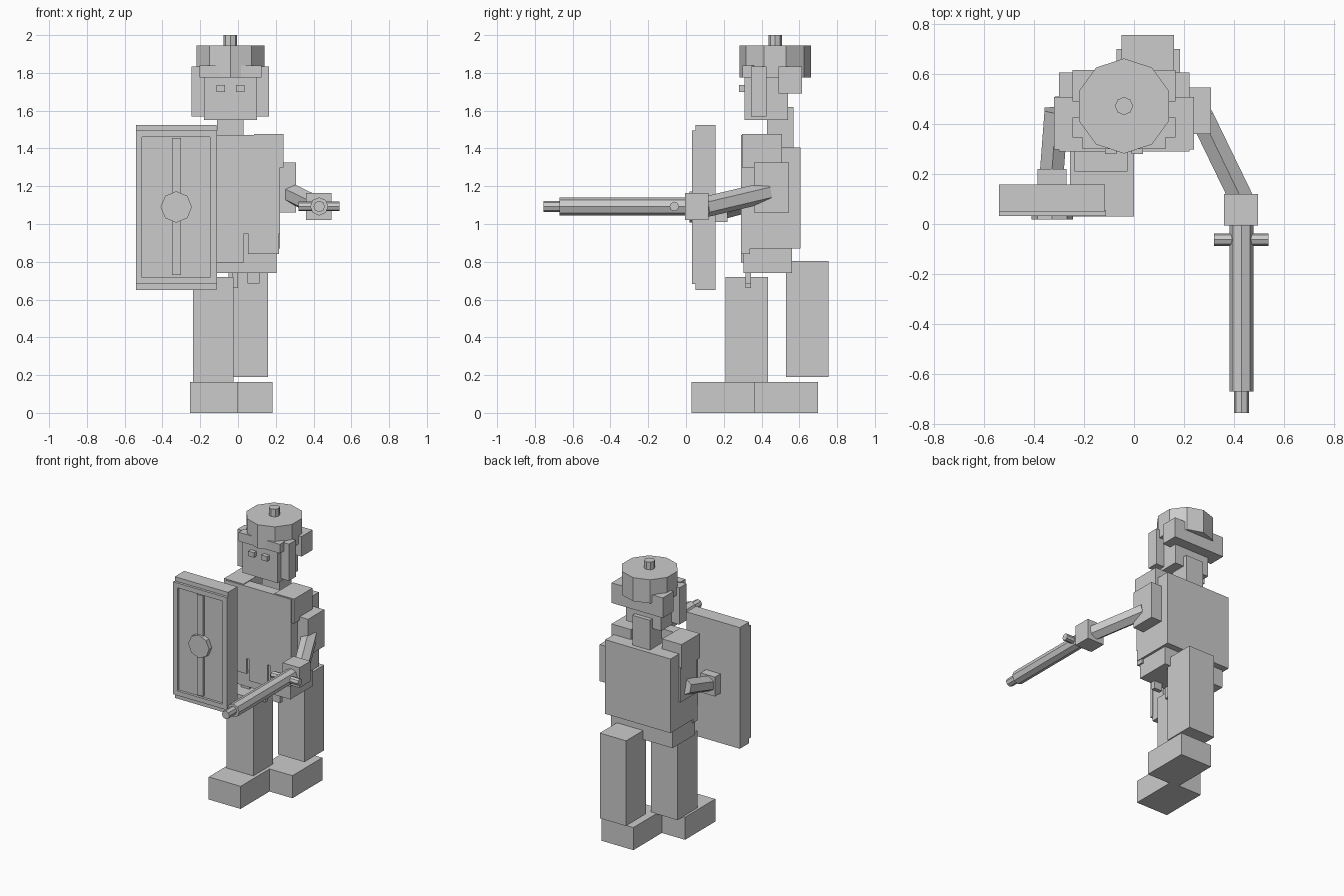
import bpy
from mathutils import Vector

CX = -0.04  # body centre line


def box(name, x0, x1, y0, y1, z0, z1):
    bpy.ops.mesh.primitive_cube_add(size=1, location=((x0 + x1) / 2, (y0 + y1) / 2, (z0 + z1) / 2))
    o = bpy.context.object
    o.name = name
    o.scale = (x1 - x0, y1 - y0, z1 - z0)
    bpy.ops.object.transform_apply(location=False, rotation=False)
    return o


def pair(name, inner, outer, *yz):
    # two boxes mirrored about the body centre line
    box("right_" + name, CX + inner, CX + outer, *yz)
    box("left_" + name, CX - outer, CX - inner, *yz)


def rod(name, a, b, r, sides=8):
    a, b = Vector(a), Vector(b)
    d = b - a
    bpy.ops.mesh.primitive_cylinder_add(vertices=sides, radius=r, depth=d.length, location=(a + b) / 2)
    o = bpy.context.object
    o.name = name
    o.rotation_euler = d.to_track_quat('Z', 'Y').to_euler()
    return o


# legs in a stride
box("left_foot", -0.255, 0.0, 0.03, 0.375, 0, 0.163)
box("right_foot", -0.07, 0.183, 0.36, 0.70, 0, 0.163)
box("left_leg", -0.238, -0.025, 0.21, 0.435, 0.16, 0.72)
box("right_leg", -0.05, 0.16, 0.53, 0.755, 0.19, 0.805)

# torso
box("hips", -0.285, 0.205, 0.305, 0.56, 0.74, 0.88)
box("torso", -0.30, 0.222, 0.30, 0.605, 0.87, 1.405)
box("chest_plate", -0.30, 0.222, 0.29, 0.37, 0.95, 1.472)
pair("shoulder_pad", 0.125, 0.28, 0.297, 0.507, 1.30, 1.477)

# skirt flaps with narrow slots between, and hanging straps
for i, (x0, x1, z0) in enumerate([(-0.295, -0.135, 0.84), (-0.115, 0.032, 0.795), (0.052, 0.217, 0.84)]):
    box(f"skirt_flap_{i}", x0, x1, 0.29, 0.34, z0, 0.955)
box("strap_right", 0.05, 0.115, 0.315, 0.345, 0.685, 0.745)
box("strap_middle", -0.028, 0.0, 0.315, 0.345, 0.66, 0.745)
box("strap_left", -0.195, -0.13, 0.315, 0.345, 0.685, 0.745)

# neck, head and face
box("neck", -0.11, 0.03, 0.43, 0.57, 1.40, 1.62)
box("head", -0.18, 0.10, 0.31, 0.54, 1.55, 1.835)
pair("eye", 0.03, 0.075, 0.28, 0.312, 1.70, 1.735)

# helmet
box("helmet_back_guard", -0.245, 0.165, 0.49, 0.615, 1.69, 1.835)
pair("cheek_guard", 0.13, 0.205, 0.345, 0.425, 1.57, 1.835)
box("helmet_brow", -0.205, 0.125, 0.30, 0.36, 1.775, 1.84)
for name, r, z0, z1, n in [("helmet_dome", 0.19, 1.775, 1.945, 10), ("helmet_knob", 0.036, 1.94, 2.0, 8)]:
    bpy.ops.mesh.primitive_cylinder_add(vertices=n, radius=r, depth=z1 - z0, location=(CX, 0.472, (z0 + z1) / 2))
    bpy.context.object.name = name

# arms
box("right_upper_arm", 0.20, 0.308, 0.36, 0.545, 1.06, 1.325)
rod("right_forearm", (0.27, 0.43, 1.168), (0.43, 0.10, 1.09), 0.055, 6)
box("right_hand", 0.36, 0.495, -0.005, 0.12, 1.02, 1.165)
box("left_upper_arm", -0.315, -0.22, 0.33, 0.51, 1.06, 1.31)
rod("left_forearm", (-0.31, 0.455, 1.15), (-0.33, 0.19, 1.08), 0.055, 6)
box("left_hand", -0.385, -0.27, 0.15, 0.22, 1.01, 1.15)

# sword
rod("sword_blade", (0.43, 0.01, 1.093), (0.43, -0.67, 1.093), 0.048)
rod("sword_tip", (0.43, -0.66, 1.093), (0.43, -0.755, 1.093), 0.03)
rod("sword_crossguard", (0.32, -0.062, 1.093), (0.538, -0.062, 1.093), 0.025)

# shield: board, raised frame, centre rib and boss
box("shield_board", -0.54, -0.115, 0.05, 0.157, 0.65, 1.525)
for side, x0, x1 in [("left", -0.54, -0.507), ("right", -0.148, -0.112)]:
    box(f"shield_frame_{side}", x0, x1, 0.032, 0.055, 0.683, 1.495)
for side, z0, z1 in [("bottom", 0.683, 0.716), ("top", 1.46, 1.495)]:
    box(f"shield_frame_{side}", -0.507, -0.148, 0.032, 0.055, z0, z1)
box("shield_rib", -0.35, -0.303, 0.032, 0.055, 0.73, 1.455)
rod("shield_boss", (-0.327, 0.055, 1.09), (-0.327, 0.018, 1.09), 0.083)
